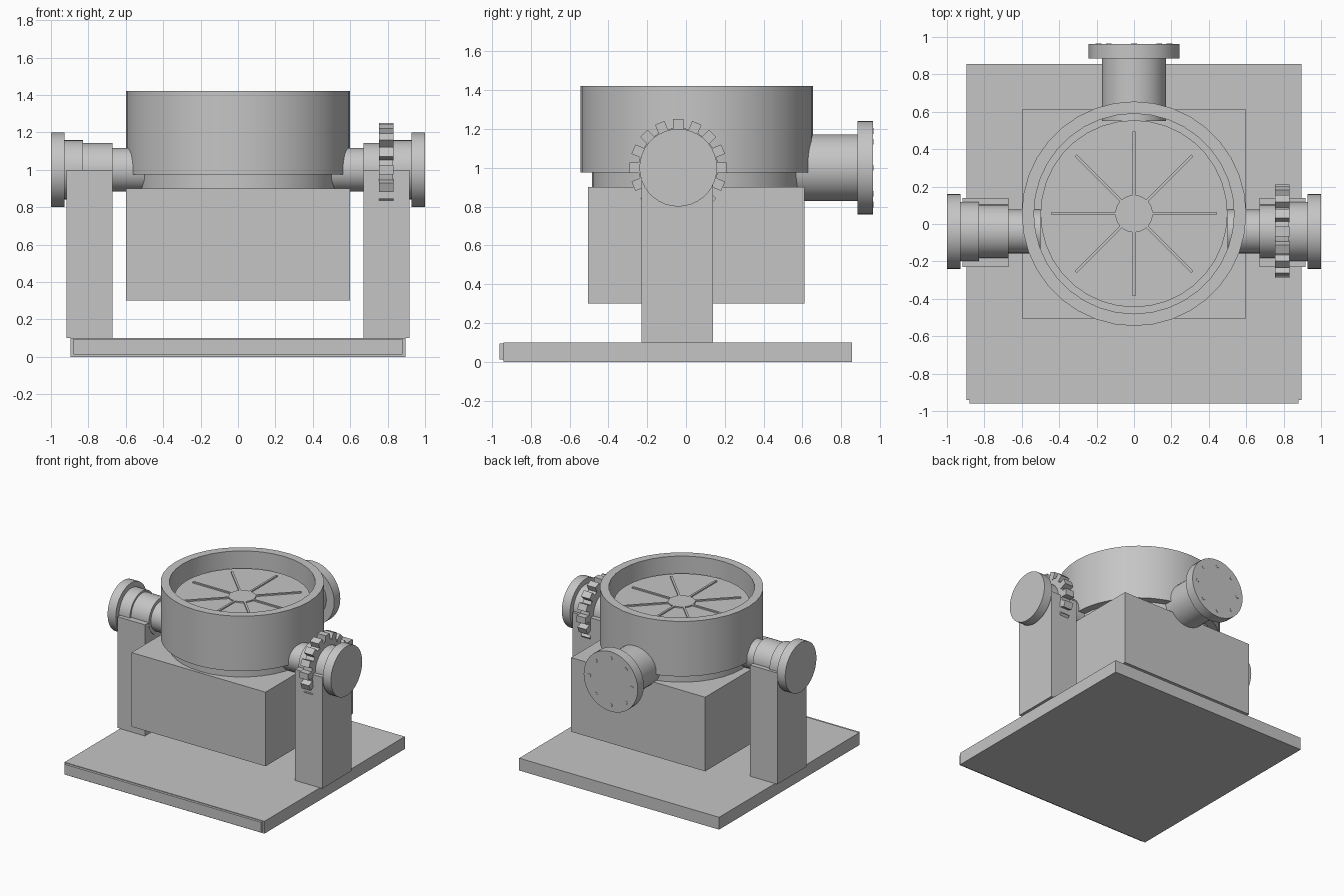
import bpy
import math
from mathutils import Matrix, Vector

cube = bpy.data.objects.get("Cube")
if cube:
    bpy.data.objects.remove(cube, do_unlink=True)

GREY = bpy.data.materials.new("plain grey")
GREY.use_nodes = True
colour = (0.56, 0.56, 0.56, 1)
GREY.diffuse_color = colour
GREY.node_tree.nodes["Principled BSDF"].inputs["Base Color"].default_value = colour

BOWL_Y = 0.055    # centre line of the bowl and housing
AXLE_Y = -0.04    # centre line of the side axles
PIPE_Z = 1.0      # height of every pipe


def box(name, x, y, z):
    """Box from (min, max) ranges."""
    ranges = (x, y, z)
    bpy.ops.mesh.primitive_cube_add(size=1, location=[sum(r) / 2 for r in ranges])
    ob = bpy.context.object
    ob.name = name
    ob.data.transform(Matrix.Diagonal([r[1] - r[0] for r in ranges] + [1]))
    ob.data.materials.append(GREY)
    return ob


def lathe(name, profile, origin, axis=(0, 0, 1), closed=False, sides=36):
    """Spin (radius, height) points about an axis."""
    verts, faces = [], []
    n = len(profile)
    for i in range(sides):
        a = math.tau * i / sides
        verts += [(r * math.cos(a), r * math.sin(a), h) for r, h in profile]
    for i in range(sides):
        j = (i + 1) % sides
        for k in range(n if closed else n - 1):
            m = (k + 1) % n
            faces.append((i * n + k, j * n + k, j * n + m, i * n + m))
    if not closed:
        faces.append([i * n for i in reversed(range(sides))])
        faces.append([i * n + n - 1 for i in range(sides)])
    mesh = bpy.data.meshes.new(name)
    mesh.from_pydata(verts, [], faces)
    mesh.materials.append(GREY)
    ob = bpy.data.objects.new(name, mesh)
    bpy.context.collection.objects.link(ob)
    ob.location = origin
    ob.rotation_euler = Vector(axis).to_track_quat("Z", "Y").to_euler()
    bpy.ops.object.select_all(action="DESELECT")
    ob.select_set(True)
    bpy.context.view_layer.objects.active = ob
    bpy.ops.object.shade_smooth_by_angle(angle=math.radians(30))
    return ob


# Base plate with its front strip
box("base_plate", (-0.895, 0.895), (-0.94, 0.855), (0, 0.1))
box("base_front_strip", (-0.88, 0.88), (-0.96, -0.94), (0.012, 0.095))

# Housing below the bowl
box("housing", (-0.6, 0.6), (-0.505, 0.612), (0.3, 0.9))

# Bowl: outer ring, narrower collar and inner disc
lathe("bowl_ring", [(0.535, 0.975), (0.6, 0.975), (0.6, 1.42), (0.535, 1.42)],
      (0, BOWL_Y, 0), closed=True)
lathe("bowl_collar", [(0.54, 0.9), (0.54, 0.98)], (0, BOWL_Y, 0))
lathe("bowl_disc", [(0.5, 0.97), (0.5, 1.295)], (0, BOWL_Y, 0))

# Hub and eight spokes on the disc
lathe("disc_hub", [(0.1, 1.29), (0.1, 1.305)], (0, BOWL_Y, 0))
for i in range(8):
    spoke = box("disc_spoke", (0.09, 0.44), (-0.008, 0.008), (-0.005, 0.005))
    spoke.data.transform(Matrix.Translation((0.265, 0, 0)))
    spoke.location = (0, BOWL_Y, 1.3)
    spoke.rotation_euler.z = i * math.tau / 8

# Back pipe with its end flange
lathe("back_pipe", [(0.172, 0.55), (0.172, 0.885), (0.242, 0.885), (0.242, 0.963)],
      (0, 0, PIPE_Z), (0, 1, 0))
for i in range(8):
    a = i * math.tau / 8
    lathe("flange_bolt", [(0.015, 0.9), (0.015, 0.966)],
          (0.19 * math.cos(a), 0, PIPE_Z + 0.19 * math.sin(a)), (0, 1, 0), sides=8)

# Support posts and stepped side axles
for side, label in ((1, "left"), (-1, "right")):
    xs = sorted((side * 0.672, side * 0.917))
    box(label + "_post", xs, (-0.23, 0.14), (0.1, 1.0))
    lathe(label + "_axle",
          [(0.117, 0.5), (0.117, 0.67), (0.143, 0.67), (0.143, 0.83),
           (0.158, 0.83), (0.158, 0.927), (0.2, 0.927), (0.2, 1.0)],
          (0, AXLE_Y, PIPE_Z), (side, 0, 0))

# Gear on the left axle
lathe("gear_wheel", [(0.205, 0.757), (0.205, 0.83)], (0, AXLE_Y, PIPE_Z), (1, 0, 0))
for i in range(16):
    tooth = box("gear_tooth", (0.755, 0.832), (-0.026, 0.026), (0.19, 0.25))
    tooth.data.transform(Matrix.Translation((0, 0, 0.22)))
    tooth.location = (0.7935, AXLE_Y, PIPE_Z)
    tooth.rotation_euler.x = i * math.tau / 16
